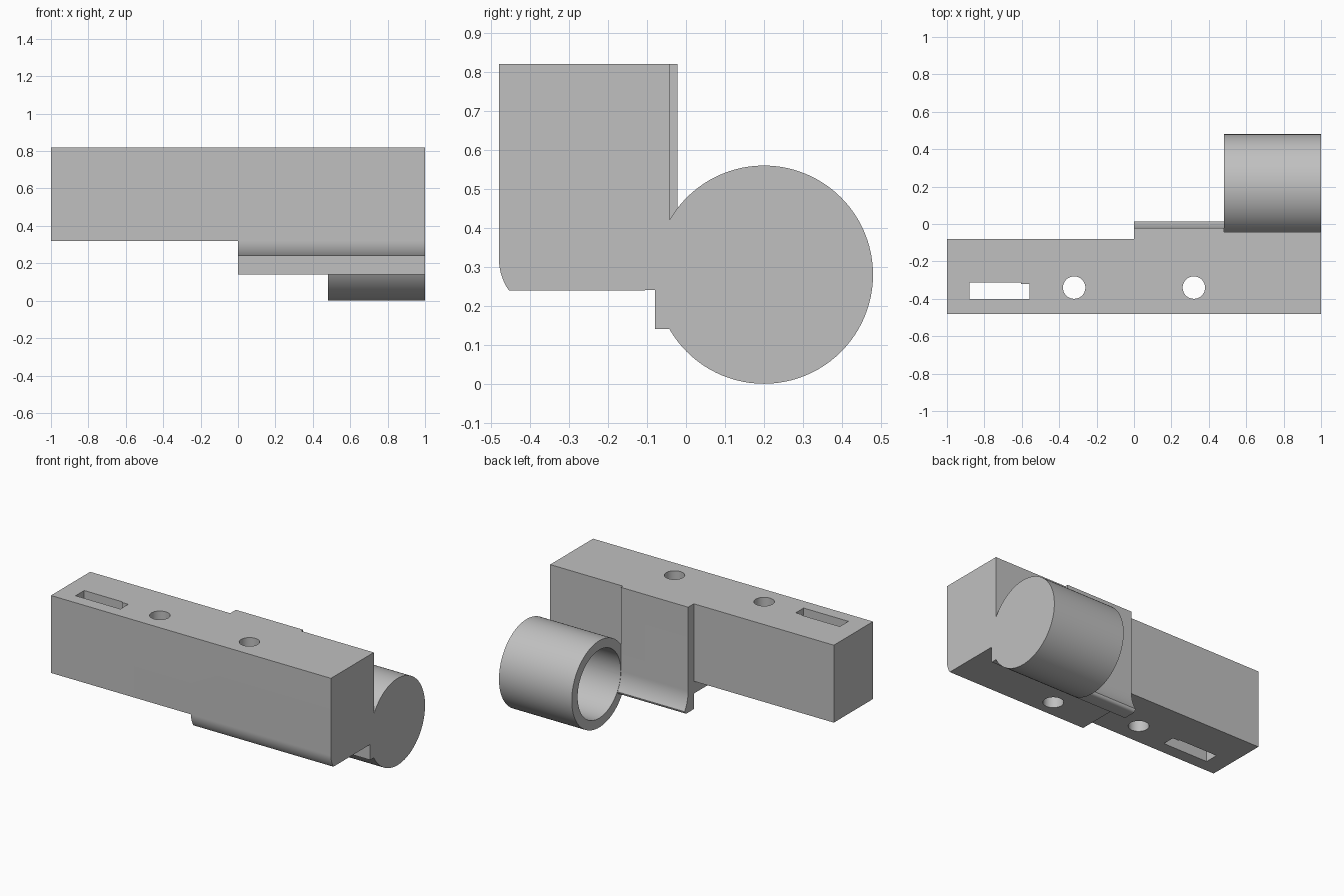
import bpy
import bmesh
from math import cos, sin, radians, pi
from mathutils import Vector

if "Cube" in bpy.data.objects:
    bpy.data.objects.remove(bpy.data.objects["Cube"])

grey = bpy.data.materials.new("plain grey")
grey.use_nodes = True
colour = (0.53, 0.53, 0.53, 1)
grey.diffuse_color = colour
grey.node_tree.nodes["Principled BSDF"].inputs["Base Color"].default_value = colour


def arc(centre, radius, start, end, steps):
    """Points on an arc, angles in degrees."""
    angles = [radians(start + (end - start) * i / steps) for i in range(steps + 1)]
    return [(centre[0] + radius * cos(a), centre[1] + radius * sin(a)) for a in angles]


def prism(name, points, low, high, axis="x"):
    """Extrude a (y, z) profile along x, or an (x, y) profile along z."""
    def place(p, t):
        return (t, *p) if axis == "x" else (*p, t)
    bm = bmesh.new()
    face = bm.faces.new([bm.verts.new(place(p, low)) for p in points])
    extruded = bmesh.ops.extrude_face_region(bm, geom=[face])
    offset = Vector(place((0, 0), high - low))
    verts = [v for v in extruded["geom"] if isinstance(v, bmesh.types.BMVert)]
    bmesh.ops.translate(bm, verts=verts, vec=offset)
    bmesh.ops.recalc_face_normals(bm, faces=bm.faces)
    mesh = bpy.data.meshes.new(name)
    bm.to_mesh(mesh)
    bm.free()
    mesh.materials.append(grey)
    obj = bpy.data.objects.new(name, mesh)
    bpy.context.collection.objects.link(obj)
    return obj


def combine(target, tool, operation):
    """Apply a boolean and remove the helper."""
    tool.hide_render = True
    mod = target.modifiers.new(operation, "BOOLEAN")
    mod.operation = operation
    mod.solver = "EXACT"
    mod.object = tool
    bpy.ops.object.select_all(action="DESELECT")
    bpy.context.view_layer.objects.active = target
    target.select_set(True)
    bpy.ops.object.modifier_apply(modifier=mod.name)
    bpy.data.objects.remove(tool)


FRONT, TOP, STEP = -0.48, 0.82, -0.08
CUP = (0.2, 0.28)

# Narrow half of the body
body = prism("mount_body", [(FRONT, 0.32), (STEP, 0.32), (STEP, TOP), (FRONT, TOP)], -1, 0)

# Deeper half: rounded lower front edge, and a back that differs beside the cup
front_edge = [(FRONT, TOP)] + arc((FRONT + 0.14, 0.32), 0.14, 180, 215, 10)
front_edge += [(STEP, 0.24), (STEP, 0.14)]
cradle = arc((-0.007, 0.16), 0.02, -90, 0, 6) + arc(CUP, 0.222, 213, 180, 14)
middle = prism("middle", front_edge + cradle + [(CUP[0] - 0.222, TOP)], 0, 0.48)
end = prism("end", front_edge + [(-0.0425, 0.14), (-0.0425, TOP)], 0.48, 1)
cup = prism("cup", arc(CUP, 0.28, 0, 360, 96)[:-1], 0.48, 1)
for part in (middle, end, cup):
    combine(body, part, "UNION")

# Bore of the cup, closed at the outer end
combine(body, prism("bore", arc(CUP, 0.22, 0, 360, 96)[:-1], 0.4, 0.94), "DIFFERENCE")

# Two screw holes and a stepped slot through the body
for x in (-0.32, 0.32):
    hole = prism("hole", arc((x, -0.34), 0.06, 0, 360, 48)[:-1], 0, 1, "z")
    combine(body, hole, "DIFFERENCE")
slot = [(-0.88, -0.4), (-0.56, -0.4), (-0.56, -0.32), (-0.605, -0.32),
        (-0.605, -0.312), (-0.88, -0.312)]
combine(body, prism("slot", slot, 0, 1, "z"), "DIFFERENCE")

# Smooth the curves and keep edges sharp
body.select_set(True)
bpy.context.view_layer.objects.active = body
bpy.ops.object.shade_smooth_by_angle(angle=pi / 7)
